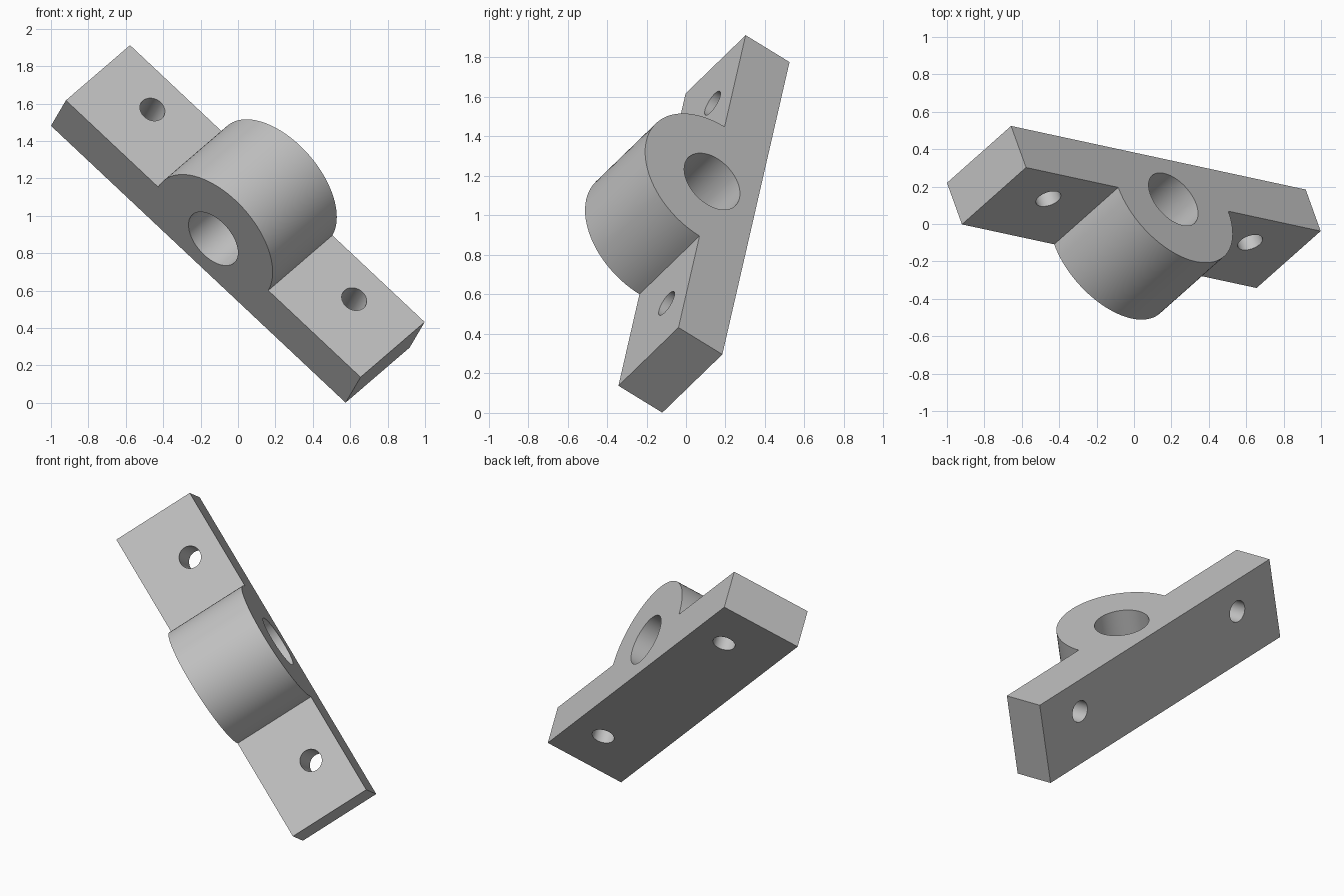
import bpy, bmesh, math
from mathutils import Vector, Matrix

cube = bpy.data.objects.get("Cube")
if cube:
    bpy.data.objects.remove(cube, do_unlink=True)

# Sizes in the part's own frame: x = length, y = width, z = up from the plate
UNIT = 0.2725
LENGTH, WIDTH, THICK = 8.03 * UNIT, 2 * UNIT, UNIT
BOSS_R, BORE_R, BOLT_R = 1.5 * UNIT, 0.625 * UNIT, 0.07
BOLT_X, BOLT_Y = 2.75 * UNIT, 0.25 * UNIT

# Tilted placement of the whole part
along = Vector((1.575, -0.34, -1.48)).normalized()
up = Vector((0.08, -0.222, 0.136))
up = (up - up.dot(along) * along).normalized()
across = up.cross(along)
PLACE = Matrix.Translation((0.039, -0.02, 1.025)) @ Matrix((along, across, up)).transposed().to_4x4()

steel = bpy.data.materials.new("steel grey")
steel.use_nodes = True
colour = (0.55, 0.55, 0.55, 1)
steel.diffuse_color = colour
steel.node_tree.nodes["Principled BSDF"].inputs["Base Color"].default_value = colour


def add_object(name, bm):
    mesh = bpy.data.meshes.new(name)
    bmesh.ops.recalc_face_normals(bm, faces=bm.faces)
    bm.to_mesh(mesh)
    bm.free()
    mesh.materials.append(steel)
    obj = bpy.data.objects.new(name, mesh)
    bpy.context.collection.objects.link(obj)
    return obj


def cutter(name, radius, depth, matrix):
    bm = bmesh.new()
    bmesh.ops.create_cone(bm, cap_ends=True, segments=64, radius1=radius,
                          radius2=radius, depth=depth, matrix=matrix)
    obj = add_object(name, bm)
    obj.hide_render = True
    return obj


# Plate and half-round boss as one extruded profile
half = LENGTH / 2
STEPS = 48
profile = [(-half, -THICK), (half, -THICK), (half, 0)]
profile += [(BOSS_R * math.cos(math.pi * i / STEPS), BOSS_R * math.sin(math.pi * i / STEPS))
            for i in range(STEPS + 1)]
profile.append((-half, 0))
bm = bmesh.new()
side = bm.faces.new([bm.verts.new((x, -WIDTH / 2, z)) for x, z in profile])
extruded = bmesh.ops.extrude_face_region(bm, geom=[side])["geom"]
bmesh.ops.translate(bm, vec=(0, WIDTH, 0),
                    verts=[v for v in extruded if isinstance(v, bmesh.types.BMVert)])
bracket = add_object("bearing_bracket", bm)

# Shaft bore and two bolt holes
cutters = [cutter("bore_cutter", BORE_R, WIDTH * 2, Matrix.Rotation(math.pi / 2, 4, "X"))]
for s in (-1, 1):
    cutters.append(cutter("bolt_hole_cutter", BOLT_R, THICK * 4,
                          Matrix.Translation((s * BOLT_X, BOLT_Y, 0))))

bpy.ops.object.select_all(action="DESELECT")
bpy.context.view_layer.objects.active = bracket
bracket.select_set(True)
for tool in cutters:
    mod = bracket.modifiers.new("hole", "BOOLEAN")
    mod.operation = "DIFFERENCE"
    mod.solver = "EXACT"
    mod.object = tool
    bpy.ops.object.modifier_apply(modifier=mod.name)
    bpy.data.objects.remove(tool, do_unlink=True)

bpy.ops.object.shade_smooth_by_angle(angle=math.radians(30))
bracket.matrix_world = PLACE
